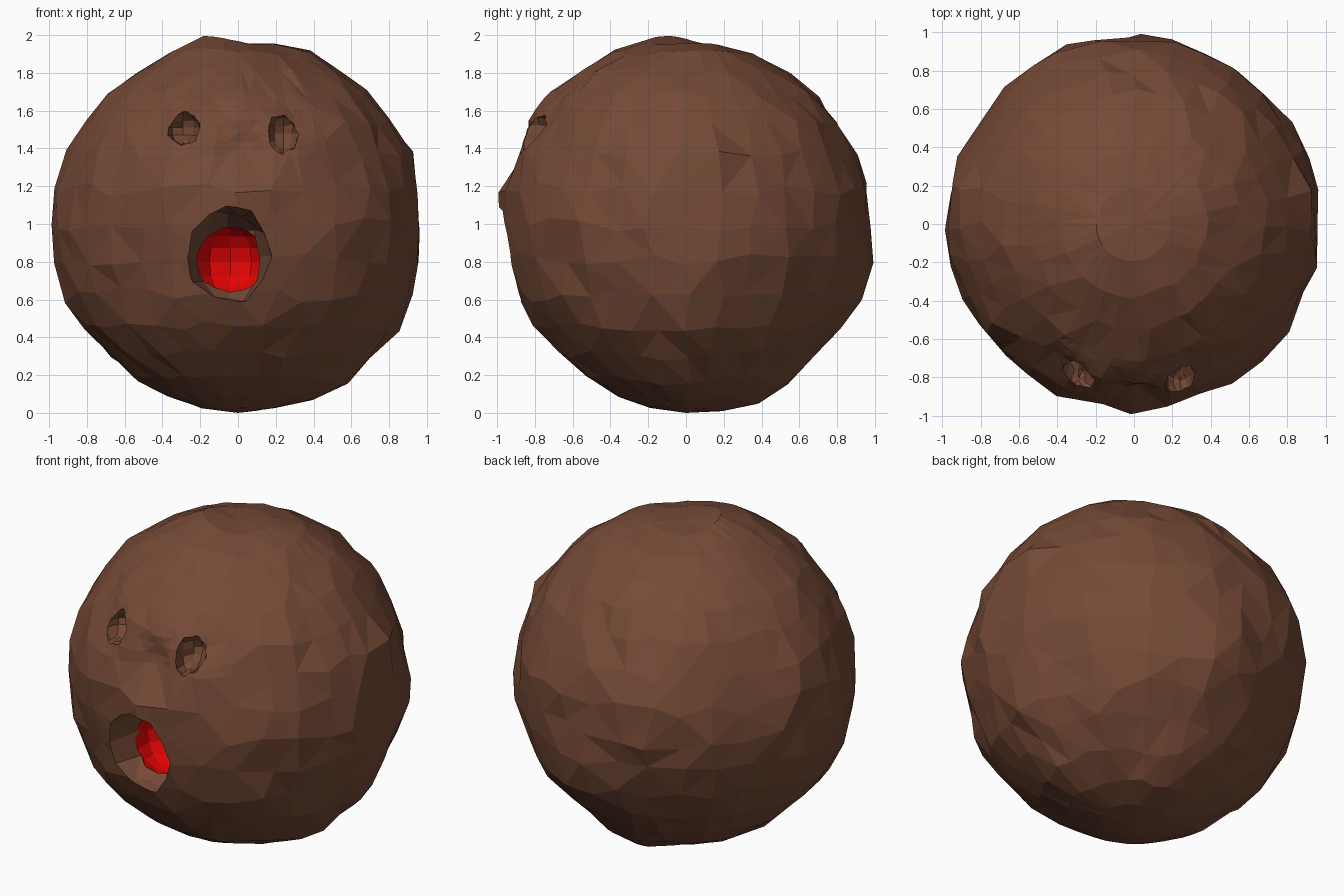
import bpy, bmesh, math, random
from mathutils import Vector, Matrix, noise

random.seed(7)
if "Cube" in bpy.data.objects:
    bpy.data.objects.remove(bpy.data.objects["Cube"])


def material(name, rgb):
    mat = bpy.data.materials.new(name)
    mat.use_nodes = True
    mat.diffuse_color = (*rgb, 1)
    bsdf = mat.node_tree.nodes["Principled BSDF"]
    bsdf.inputs["Base Color"].default_value = (*rgb, 1)
    bsdf.inputs["Roughness"].default_value = 0.9
    return mat


brown = material("earth brown", (0.178, 0.068, 0.037))
red = material("mouth red", (0.78, 0.001, 0.001))


def make_object(name, bm):
    mesh = bpy.data.meshes.new(name)
    bm.to_mesh(mesh)
    bm.free()
    mesh.materials.append(brown)
    mesh.materials.append(red)
    obj = bpy.data.objects.new(name, mesh)
    bpy.context.collection.objects.link(obj)
    return obj


# Lumps and dents: direction, height, angular width
LUMPS = [
    ((-.2, -.1, 1), .045, .18), ((0, .05, 1), -.03, .15),
    ((-.1, -.42, .93), .035, .2), ((.36, .1, .94), .03, .2),
    ((.95, .1, .38), .04, .2), ((-.95, .1, .38), .025, .2),
    ((0, .83, .46), -.03, .13), ((0, .93, .36), .02, .15),
    ((.1, .97, -.4), .06, .2), ((.1, .4, -.96), .05, .2),
    ((.55, 0, -.85), .05, .22), ((.86, 0, -.55), .04, .2),
    ((-.93, 0, -.4), .04, .2), ((0, 0, -1), .025, .35),
    ((-.35, -.92, .2), .03, .15), ((0, -.97, .2), .02, .15),
    ((0, -.9, .39), -.05, .13), ((-.1, -.84, .6), .055, .22),
    ((0, -.65, -.7), -.015, .2), ((-.5, -.8, -.2), -.02, .2),
    ((-.4, .93, .1), .04, .2),
]


def lump_radius(d):
    r = 0.972 + 0.01 * noise.noise(d * 4)
    for axis, height, width in LUMPS:
        angle = d.angle(Vector(axis))
        r += height * math.exp(-(angle / width) ** 2)
    return r


# Body: faceted ball, finer around the eyes
bm = bmesh.new()
bmesh.ops.create_uvsphere(bm, u_segments=32, v_segments=16, radius=1)
for v in bm.verts:
    if abs(v.co.z) < 0.97:
        size = 0.04 * math.sqrt(1 - v.co.z ** 2)
        v.co += Vector([random.uniform(-size, size) for i in range(3)])
    v.co.normalize()
    v.co *= lump_radius(v.co) + random.uniform(-.018, .018) * (1 - v.co.z ** 4)
face_edges = [e for e in bm.edges
              if all(abs(v.co.x) < .52 and v.co.y < -.5 and .25 < v.co.z < .72
                     for v in e.verts)]
bmesh.ops.subdivide_edges(bm, edges=face_edges, cuts=2, smooth=.3,
                          fractal=.25, use_grid_fill=True)
bmesh.ops.triangulate(bm, faces=bm.faces[:])
ground = min(v.co.z for v in bm.verts)
bmesh.ops.translate(bm, verts=bm.verts, vec=(0, 0, -ground))
body = make_object("body", bm)


def carve(name, centre, scale, segments, rings, index=0, rough=0):
    """Cut a low-poly hollow into the body."""
    bm = bmesh.new()
    bmesh.ops.create_uvsphere(bm, u_segments=segments, v_segments=rings, radius=1)
    for v in bm.verts:
        v.co *= 1 + random.uniform(-rough, rough)
    for f in bm.faces:
        f.material_index = index
    bmesh.ops.transform(bm, verts=bm.verts,
                        matrix=Matrix.Translation(centre) @ Matrix.Diagonal((*scale, 1)))
    cutter = make_object(name, bm)
    mod = body.modifiers.new(name, "BOOLEAN")
    mod.operation = "DIFFERENCE"
    mod.solver = "EXACT"
    mod.object = cutter
    bpy.context.view_layer.objects.active = body
    bpy.ops.object.modifier_apply(modifier=name)
    bpy.data.objects.remove(cutter)


# Mouth: rough brown recess with a red hollow deep behind it
carve("mouth_hollow", (-.04, -.64, .80), (.19, .2, .19), 10, 8, index=1)
carve("mouth_recess", (-.05, -1.0, .83), (.235, .44, .26), 9, 6, rough=.08)

# Eye sockets
carve("right_eye_socket", (-.29, -.81, 1.51), (.095, .15, .095), 10, 8, rough=.12)
carve("left_eye_socket", (.24, -.82, 1.48), (.085, .14, .11), 10, 8, rough=.12)

# Keep the facets flat
for p in body.data.polygons:
    p.use_smooth = False
